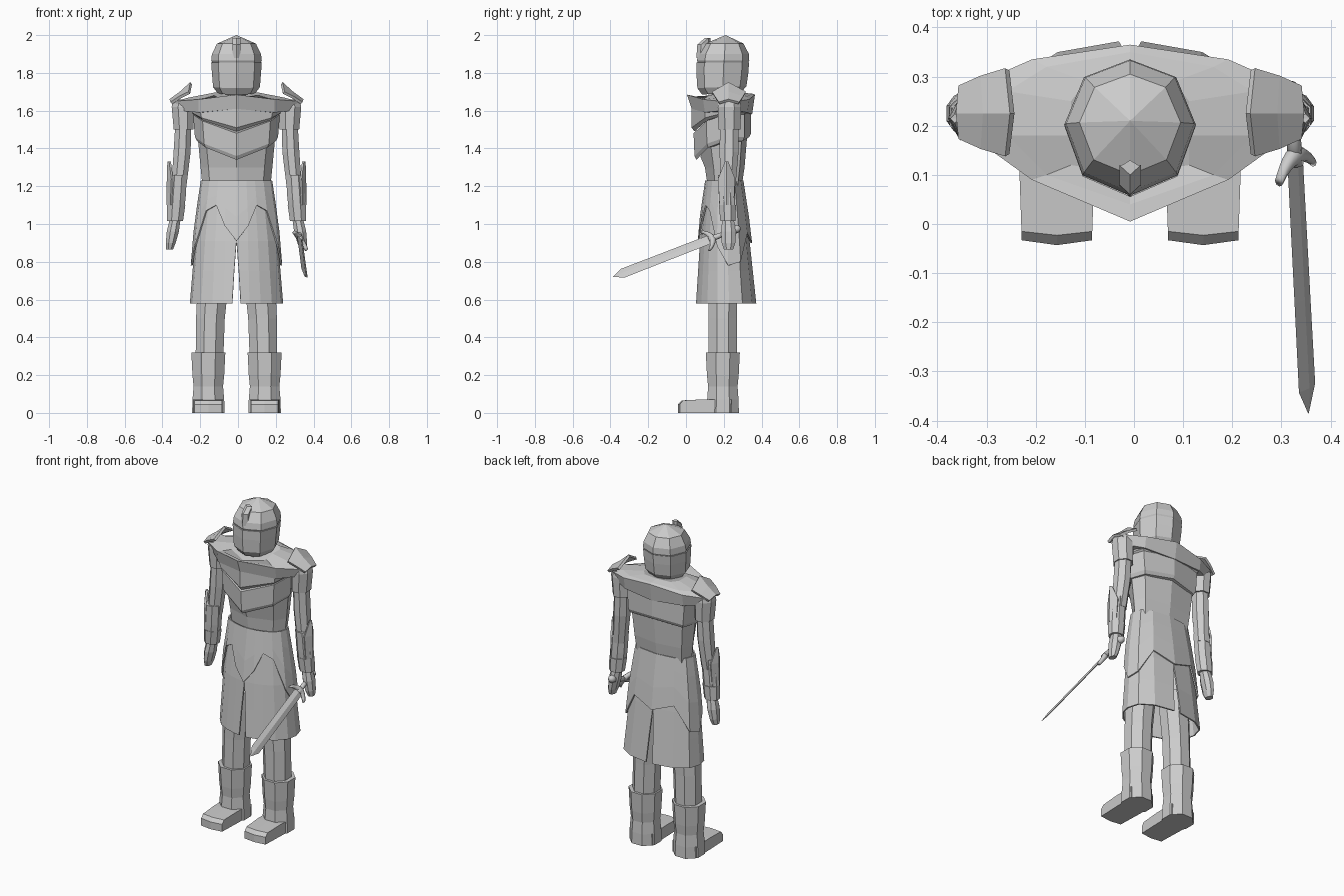
import bpy, bmesh, math
from mathutils import Vector

if bpy.data.objects.get("Cube"):
    bpy.data.objects.remove(bpy.data.objects["Cube"])

CX = -0.008  # body centre line

steel = bpy.data.materials.new("plain_grey")
steel.use_nodes = True
GREY = (0.6, 0.6, 0.6, 1)
steel.diffuse_color = GREY
steel.node_tree.nodes["Principled BSDF"].inputs["Base Color"].default_value = GREY


def loft(name, rings, closed=True, caps=True, thick=0, smooth=False):
    """Skin a list of equal-length point rings."""
    bm = bmesh.new()
    rows = [[bm.verts.new(p) for p in r] for r in rings]
    n = len(rows[0])
    for a, b in zip(rows, rows[1:]):
        for i in range(n if closed else n - 1):
            j = (i + 1) % n
            bm.faces.new((a[i], a[j], b[j], b[i]))
    if caps and closed:
        bm.faces.new(rows[0])
        bm.faces.new(rows[-1])
    bmesh.ops.remove_doubles(bm, verts=bm.verts, dist=0.0005)
    bmesh.ops.recalc_face_normals(bm, faces=bm.faces)
    mesh = bpy.data.meshes.new(name)
    bm.to_mesh(mesh)
    bm.free()
    mesh.materials.append(steel)
    ob = bpy.data.objects.new(name, mesh)
    bpy.context.collection.objects.link(ob)
    if thick:
        mod = ob.modifiers.new("thickness", "SOLIDIFY")
        mod.thickness = thick
        mod.offset = 0
    if smooth:
        mesh.shade_smooth()
    return ob


def full(half):
    """Complete a half outline whose ends lie on the centre line."""
    return ([(CX + x, y, z) for x, y, z in half]
            + [(CX - x, y, z) for x, y, z in half[-2:0:-1]])


def ngon(z, cx, cy, hw, hd, n=8, s=1):
    """Flat-fronted polygon ring with given half sizes."""
    k = 1 / math.cos(math.pi / n)
    return [(CX + s * (cx + hw * k * math.cos((i + .5) * math.tau / n)),
             cy + hd * k * math.sin((i + .5) * math.tau / n), z) for i in range(n)]


# Torso: ridged outline, each ring dips by a drop at the front
BODY = [(0, 0, 1), (.78, .22, .35), (1, .55, 0), (.85, .88, 0), (0, 1, -.2)]


def body(z, hw, yf, yb, drop=0):
    return full([(hw * u, yf + (yb - yf) * v, z - drop * d) for u, v, d in BODY])


loft("belly", [body(1.2, .18, .115, .295), body(1.3, .19, .1, .31),
               body(1.46, .205, .075, .325, .1)])
loft("breastplate_lower", [body(1.44, .21, .055, .335, .1), body(1.46, .22, .045, .345, .1),
                           body(1.58, .23, .04, .345, .1)])
loft("breastplate_upper", [body(1.58, .225, .045, .345, .09), body(1.59, .238, .03, .352, .08),
                           body(1.63, .25, .03, .35, .02)])

# Mantle: overhanging rim with a sunken collar around the neck
under = [(0, .03, 1.61), (.2, .1, 1.59), (.3, .19, 1.6), (.3, .27, 1.6), (.2, .325, 1.59), (0, .35, 1.58)]
rim = [(0, .005, 1.685), (.2, .09, 1.66), (.325, .18, 1.65), (.325, .28, 1.65), (.2, .335, 1.66), (0, .365, 1.685)]
lip = [(0, .04, 1.675), (.17, .1, 1.665), (.25, .18, 1.67), (.25, .27, 1.67), (.17, .32, 1.675), (0, .35, 1.69)]
well = [(0, .1, 1.63), (.12, .12, 1.68), (.12, .18, 1.695), (.12, .25, 1.695), (.09, .29, 1.695), (0, .3, 1.695)]
loft("mantle", [full(r) for r in (under, rim, lip, well)])
loft("neck", [ngon(1.6, 0, .2, .085, .085), ngon(1.74, 0, .2, .075, .08)])

# Skirt layers follow one flaring silhouette
HALF = [(0, 0), (.28, .03), (.52, .09), (.76, .19), (.95, .36),
        (1, .55), (.92, .77), (.6, .93), (0, 1)]
SHAPE = [(.58, .255, .045, .38), (1.0, .22, .072, .335), (1.23, .185, .105, .3)]


def skirt_point(i, z, inset, gap=0):
    lo, hi = SHAPE[:2] if z < 1 else SHAPE[1:]
    t = (z - lo[0]) / (hi[0] - lo[0])
    hw, yf, yb = [a + (b - a) * t for a, b in zip(lo[1:], hi[1:])]
    u, v = HALF[i]
    return (max(u * (hw - inset), gap), yf + inset + (yb - yf - 2 * inset) * v, z)


# Long coat skirt, split at front and back
for s, side in ((1, "left"), (-1, "right")):
    rings = []
    for z, gap in ((.58, .022), (.75, .012), (.91, 0), (1.15, 0)):
        pts = [skirt_point(i, z, .012, gap) for i in range(len(HALF))]
        rings.append([(CX + s * x, y, z) for x, y, z in pts])
    loft(side + "_coat_skirt", rings, closed=False, thick=.008)

# Short armoured skirt with arched hem and side tassets
HEM = [.91, .99, 1.1, 1.07, .88, .78, .8, .95, .9]
fauld = [[skirt_point(i, h + (1.23 - h) * t, 0) for i, h in enumerate(HEM)]
         for t in (0, .4, .75, 1)]
loft("fauld", [full(r) for r in fauld], caps=False, thick=.008)

# Helmet
HEAD = [(0, 0), (.72, .15), (1, .52), (.7, .87), (0, 1)]


def head(z, hw, yf, yb, dip=0):
    return full([(hw * u, yf + (yb - yf) * v, z - dip * (1 - v)) for u, v in HEAD])


loft("helmet_face", [head(1.7, .1, .085, .295, .015), head(1.73, .124, .06, .32, .01),
                     head(1.8, .13, .055, .33), head(1.855, .134, .055, .334)])
loft("helmet_dome", [head(1.85, .126, .065, .328), head(1.865, .134, .058, .335),
                     head(1.9, .13, .065, .333), head(1.955, .103, .1, .305),
                     head(2.0, 0, .21, .21)], caps=False)
loft("helmet_crest", [full([(0, y, z), (.022, y + .02, z), (.016, .12, z), (0, .13, z)])
                      for y, z in ((.055, 1.88), (.06, 1.95), (.1, 1.985))])

for s, side in ((1, "left"), (-1, "right")):
    # Legs and boots
    loft(side + "_leg", [ngon(z, cx, .195, w, d, 8, s) for z, cx, w, d in
                         ((.2, .145, .072, .075), (.5, .138, .076, .075), (.8, .115, .085, .08))])
    loft(side + "_boot", [ngon(z, .149, .195, w, d, 8, s) for z, w, d in
                          ((0, .086, .085), (.07, .084, .083), (.14, .078, .078),
                           (.2, .084, .084), (.32, .09, .09))])
    foot = []
    for y, w, h, tip in ((.24, .08, .07, 0), (.1, .076, .072, 0), (-.015, .072, .066, .008), (-.033, .072, .045, .01),
                         (-.033, .07, 0, .01)):
        foot.append([(CX + s * .149 + x, y - (tip if x == 0 else 0), z) for x, z in
                     ((0, 0), (w, 0), (w, h), (0, h), (-w, h), (-w, 0))])
    loft(side + "_foot", foot)

    # Arms
    def arm(name, rings):
        loft(side + name, [ngon(*r, 8, s) for r in rings])

    arm("_shoulder_sleeve", [(1.66, .28, .23, .055, .055), (1.62, .285, .23, .058, .062),
                             (1.5, .28, .23, .052, .058)])
    arm("_upper_arm", [(1.56, .28, .23, .042, .05), (1.38, .288, .228, .045, .05),
                       (1.2, .305, .222, .04, .04)])
    arm("_bracer", [(1.26, .308, .215, .046, .045), (1.14, .316, .217, .047, .043),
                    (1.02, .326, .22, .042, .038)])
    arm("_cuff", [(1.1, .319, .219, .048, .045), (1.015, .326, .222, .043, .04)])
    arm("_hand", [(1.04, .322, .222, .028, .028), (.96, .337, .225, .032, .04),
                  (.9, .348, .225, .026, .036), (.865, .354, .225, .018, .024)])

    # Pointed elbow guard on the outside of the bracer
    loft(side + "_elbow_guard", [[(CX + s * x, y, z) for x, y, z in
                                  ((a, .215 - w, z), (b, .215, z), (a, .215 + w, z))]
                                 for a, b, z, w in ((.345, .365, 1.1, .035), (.34, .363, 1.24, .042),
                                                    (.352, .36, 1.33, .006))],
         closed=False, thick=.012)

    # Upswept pauldron plate
    plate = [[(.345, .175, 1.64), (.35, .225, 1.655), (.345, .28, 1.64)],
             [(.3, .155, 1.67), (.295, .225, 1.695), (.3, .3, 1.67)],
             [(.25, .14, 1.695), (.24, .225, 1.745), (.25, .315, 1.695)]]
    loft(side + "_pauldron", [[(CX + s * x, y, z) for x, y, z in r] for r in plate],
         closed=False, thick=.015)

# Sword held in the left hand
base, tip = Vector((.328, .13, .92)), Vector((.355, -.385, .72))
along = (tip - base).normalized()
wide = Vector((-.55, -.32, .77))
wide = (wide - along * wide.dot(along)).normalized()
flat = along.cross(wide)
length = (tip - base).length


def section(dist, w, t, shift=0, n=4):
    c = base + along * dist + wide * shift
    return [c + wide * w * math.cos(i * math.tau / n) + flat * t * math.sin(i * math.tau / n)
            for i in range(n)]


loft("sword_blade", [section(0, .028, .007), section(length * .55, .029, .006),
                     section(length * .9, .03, .006), section(length, .001, .001)])
loft("sword_grip", [section(d, r, r, 0, 8) for d, r in
                    ((.01, .017), (-.05, .014), (-.13, .013))], smooth=True)
loft("sword_pommel", [section(d, r, r, 0, 8) for d, r in
                      ((-.12, .01), (-.135, .022), (-.155, .022), (-.17, .008))], smooth=True)
guard = []
for k in range(-4, 5):
    f = k / 4
    c = base + wide * f * .062 + along * (.035 * f * f - .01)
    r = .02 - .009 * abs(f)
    guard.append([c + along * r * math.cos(a) + flat * r * .9 * math.sin(a)
                  for a in [i * math.tau / 8 for i in range(8)]])
loft("sword_guard", guard, smooth=True)
